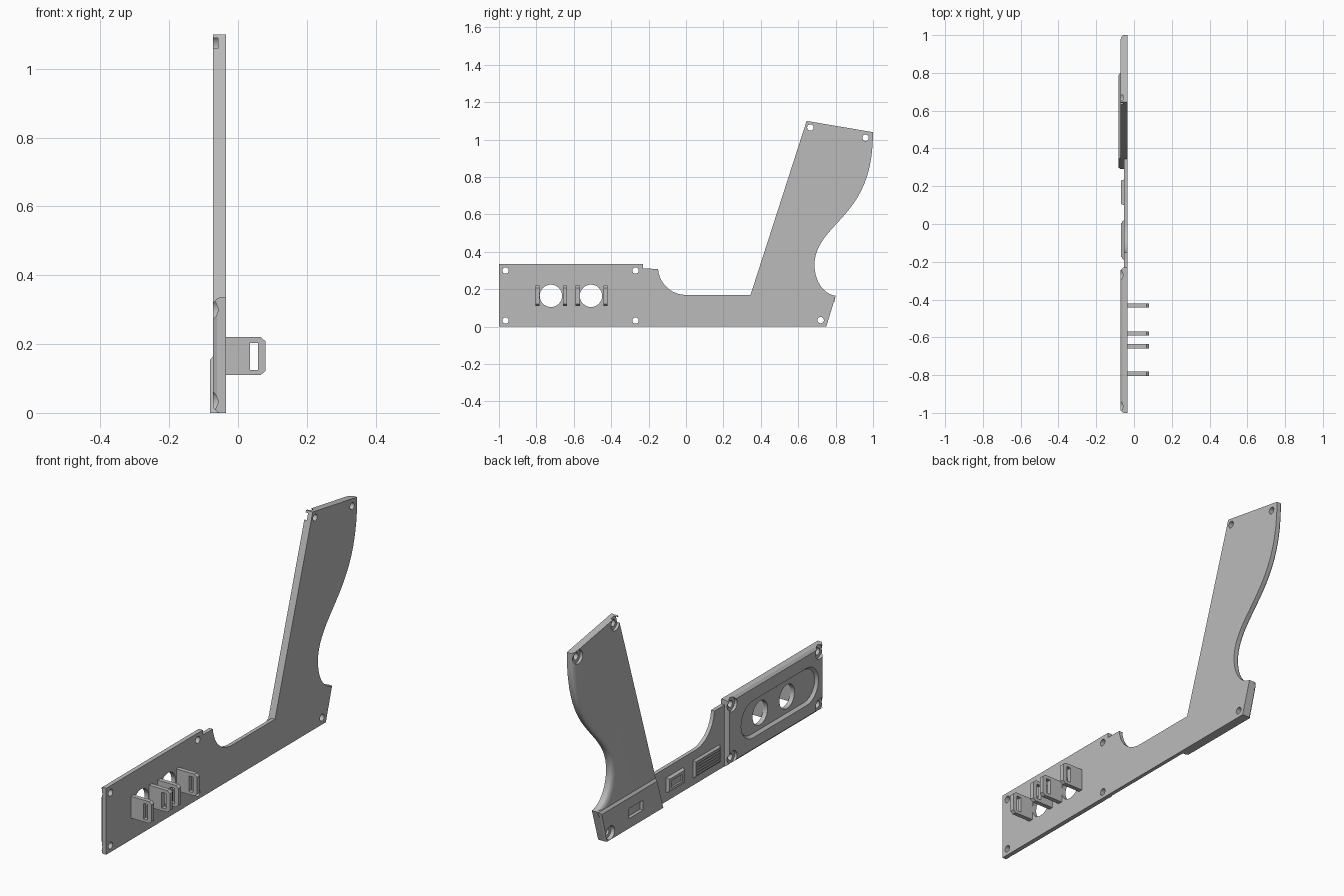
import bpy, bmesh, math
from mathutils import Vector
from mathutils.geometry import interpolate_bezier

cube = bpy.data.objects.get("Cube")
if cube:
    bpy.data.objects.remove(cube, do_unlink=True)

grey = bpy.data.materials.new("plain grey")
grey.use_nodes = True
colour = (0.5, 0.5, 0.5, 1)
grey.diffuse_color = colour
grey.node_tree.nodes["Principled BSDF"].inputs["Base Color"].default_value = colour

INNER, SKIN, OUTER = -0.035, -0.054, -0.072


def loft(name, layers):
    """Stack (x, outline) layers of matching (y, z) points into a closed solid."""
    bm = bmesh.new()
    rings = [[bm.verts.new((x, p[0], p[1])) for p in pts] for x, pts in layers]
    n = len(rings[0])
    for a, b in zip(rings, rings[1:]):
        for i in range(n):
            j = (i + 1) % n
            bm.faces.new((a[i], a[j], b[j], b[i]))
    bm.faces.new(rings[0])
    bm.faces.new(rings[-1])
    bmesh.ops.recalc_face_normals(bm, faces=bm.faces)
    me = bpy.data.meshes.new(name)
    bm.to_mesh(me)
    bm.free()
    me.materials.append(grey)
    ob = bpy.data.objects.new(name, me)
    bpy.context.collection.objects.link(ob)
    return ob


def rect(y0, y1, z0, z1, inset=0.0):
    return [(y0 + inset, z0 + inset), (y1 - inset, z0 + inset),
            (y1 - inset, z1 - inset), (y0 + inset, z1 - inset)]


def stadium(y0, y1, z, r, steps=12):
    """Slot outline; equal centres give a circle."""
    pts = []
    for centre, start in ((y1, -90), (y0, 90)):
        for i in range(steps + 1):
            a = math.radians(start + 180 * i / steps)
            pts.append((centre + r * math.cos(a), z + r * math.sin(a)))
    return pts


def circle(y, z, r, n=32):
    return [(y + r * math.cos(math.tau * i / n), z + r * math.sin(math.tau * i / n))
            for i in range(n)]


def select_only(ob):
    bpy.ops.object.select_all(action='DESELECT')
    ob.select_set(True)
    bpy.context.view_layer.objects.active = ob


def cut(ob, cutters):
    select_only(ob)
    for c in cutters:
        m = ob.modifiers.new("cut", 'BOOLEAN')
        m.operation, m.solver, m.object = 'DIFFERENCE', 'EXACT', c
        bpy.ops.object.modifier_apply(modifier=m.name)


# Back curve of the grip, from the top down to the heel
knots = [((1, 1.04), (1, .75), (.89, .645), (.80, .545)),
         ((.80, .545), (.73, .47), (.687, .41), (.687, .33)),
         ((.687, .33), (.687, .25), (.73, .175), (.80, .165))]
back = []
for k in knots:
    seg = interpolate_bezier(*[Vector((*p, 0)) for p in k], 13)
    back += [Vector((p.x, p.y)) for p in seg[(1 if back else 0):]]


def inset_back(d):
    pts = []
    for i, p in enumerate(back):
        t = back[min(i + 1, len(back) - 1)] - back[max(i - 1, 0)]
        n = Vector((t.y, -t.x)).normalized()
        if i == 0:
            n = Vector((-.355, .06)).normalized()
        pts.append(tuple(p + n * d))
    return pts


# Full side plate
arc = [(-.15 * math.sin(a), .32 - .15 * math.cos(a))
       for a in (math.radians(86 * i / 14) for i in range(15))]
outline = ([(-1, 0), (.75, 0)] + [tuple(p) for p in reversed(back)]
           + [(.645, 1.1), (.345, .17)] + arc
           + [(-.23, .31), (-.23, .335), (-1, .335)])
plate = loft("side_plate", [(INNER, outline), (SKIN, outline)])

# Front panel with bevelled rim
panel = loft("front_panel", [(SKIN, rect(-1, -.23, 0, .335)),
                             (-.06, rect(-1, -.23, 0, .335, .002)),
                             (OUTER, rect(-1, -.23, 0, .335, .015))])

# Grip with rounded back edge
layers = []
for i in range(7):
    a = math.pi / 2 * i / 6
    x = SKIN + (OUTER - SKIN) * math.sin(a)
    layers.append((x, [(.345, .165), (.645, 1.1)] + inset_back(.035 * (1 - math.cos(a)))))
grip = loft("grip", layers)

# Heel block under the grip
heel_out = [(.292, 0), (.75, 0), (.80, .165), (.345, .165)]
heel_top = [(.298, 0), (.745, 0), (.788, .153), (.347, .153)]
heel = loft("heel_block", [(SKIN, heel_out), (OUTER, heel_out), (-.082, heel_top)])

# Cutters: lamp holes, screw holes with counterbores, recesses
lamp_holes = [(-.722, .165), (-.508, .165)]
front_screws = [(y, z) for y in (-.965, -.27) for z in (.033, .3)]
grip_screws = [(.665, 1.065), (.96, 1.01)]
heel_screws = [(.72, .035)]


def drill(spots, r, x0, x1):
    return [loft("cutter", [(x0, circle(y, z, r)), (x1, circle(y, z, r))]) for y, z in spots]


big = drill(lamp_holes, .06, .02, -.12)
front_s, grip_s, heel_s = [drill(s, .017, .02, -.12)
                           for s in (front_screws, grip_screws, heel_screws)]
front_b = drill(front_screws, .034, -.058, -.12)
grip_b = drill(grip_screws, .034, -.058, -.12)
heel_b = drill(heel_screws, .034, -.062, -.12)
recess = loft("cutter", [(-.058, stadium(-.86, -.43, .165, .082)),
                         (-.08, stadium(-.86, -.43, .165, .1))])
pocket = loft("cutter", [(-.066, rect(.46, .57, .05, .1)), (-.1, rect(.46, .57, .05, .1))])

cut(plate, big + front_s + grip_s + heel_s)
cut(panel, [recess] + big + front_b + front_s)
cut(grip, grip_b + grip_s)
cut(heel, [pocket] + heel_b + heel_s)

# Ribbed rest and small catch on the middle strip
rest = loft("ribbed_rest", [(SKIN, rect(-.19, .02, .035, .125)),
                            (-.064, rect(-.19, .02, .035, .125, .008))])
parts = [plate, panel, grip, heel, rest]
for i in range(5):
    z = .048 + i * .014
    parts.append(loft("rest_rib", [(-.063, rect(-.175, .005, z, z + .007)),
                                   (-.069, rect(-.175, .005, z, z + .007, .001))]))
catch = loft("catch", [(SKIN, rect(.1, .235, .045, .12)),
                       (-.069, rect(.1, .235, .045, .12, .006))])
notch = loft("cutter", [(-.06, rect(.125, .21, .065, .1)), (-.1, rect(.125, .21, .065, .1))])
cut(catch, [notch])
parts.append(catch)

# Slotted tabs on the inner face
slot = bpy.data.objects.new("slot", bpy.data.meshes.new("slot"))
for y in (-.793, -.647, -.579, -.431):
    bm = bmesh.new()
    ring = [(INNER, .11), (.066, .11), (.08, .122), (.08, .208), (.066, .22), (INNER, .22)]
    hole = [(.035, .125), (.058, .125), (.058, .203), (.035, .203)]
    edges = []
    for pts in (ring, hole):
        vs = [bm.verts.new((x, y - .011, z)) for x, z in pts]
        edges += [bm.edges.new((vs[i - 1], vs[i])) for i in range(len(vs))]
    bmesh.ops.triangle_fill(bm, use_beauty=True, edges=edges)
    ext = bmesh.ops.extrude_face_region(bm, geom=bm.faces[:])
    bmesh.ops.translate(bm, vec=(0, .022, 0),
                        verts=[g for g in ext["geom"] if isinstance(g, bmesh.types.BMVert)])
    # Keep the starting face when the extrusion has moved it
    edges = [e for e in bm.edges if e.is_boundary]
    if edges:
        bmesh.ops.triangle_fill(bm, edges=edges)
    bmesh.ops.recalc_face_normals(bm, faces=bm.faces)
    me = bpy.data.meshes.new("slotted_tab")
    bm.to_mesh(me)
    bm.free()
    me.materials.append(grey)
    tab = bpy.data.objects.new("slotted_tab", me)
    bpy.context.collection.objects.link(tab)
    parts.append(tab)
bpy.data.objects.remove(slot)

# Remove the cutters and keep hard edges sharp
for ob in [o for o in bpy.data.objects if o.name.startswith("cutter")]:
    bpy.data.objects.remove(ob, do_unlink=True)
for ob in parts:
    select_only(ob)
    bpy.ops.object.shade_smooth_by_angle(angle=math.radians(30))
